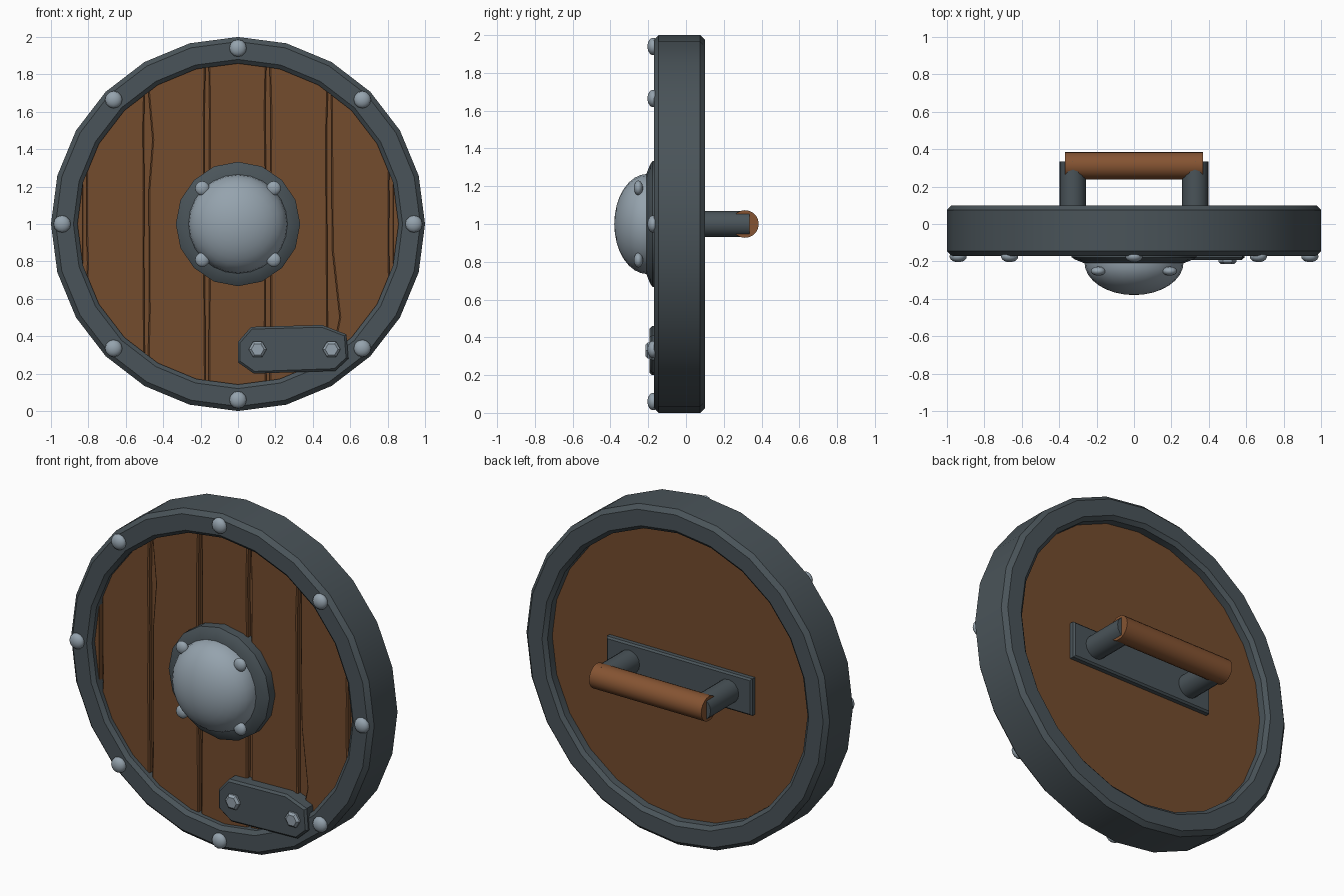
import bpy, bmesh, math, random
from mathutils import Matrix, Vector

if "Cube" in bpy.data.objects:
    bpy.data.objects.remove(bpy.data.objects["Cube"])

random.seed(4)
PI = math.pi


def material(name, rgb):
    m = bpy.data.materials.new(name)
    m.diffuse_color = (*rgb, 1)
    m.use_nodes = True
    m.node_tree.nodes["Principled BSDF"].inputs["Base Color"].default_value = m.diffuse_color
    return m


IRON = material("dark iron", (0.068, 0.088, 0.100))
STEEL = material("pale steel", (0.30, 0.365, 0.42))
WOOD = material("brown wood", (0.175, 0.072, 0.027))
GRIP = material("grip wood", (0.235, 0.088, 0.032))

FRONT = Matrix.Rotation(PI / 2, 4, 'X')      # local z -> -y, local y -> z


def at(x, z, y=0.0):
    """Frame on the shield: local height points to the front (-y)."""
    return Matrix.Translation((x, y, z)) @ FRONT


def finish(bm, name, mat, angle=32):
    bmesh.ops.remove_doubles(bm, verts=bm.verts, dist=1e-5)
    bmesh.ops.recalc_face_normals(bm, faces=bm.faces)
    me = bpy.data.meshes.new(name)
    bm.to_mesh(me)
    bm.free()
    me.materials.append(mat)
    ob = bpy.data.objects.new(name, me)
    bpy.context.collection.objects.link(ob)
    bpy.ops.object.select_all(action='DESELECT')
    ob.select_set(True)
    bpy.context.view_layer.objects.active = ob
    bpy.ops.object.shade_smooth_by_angle(angle=math.radians(angle))
    return ob


def lathe(name, profile, n, mat, frame, closed=False, angle=32):
    """Revolve (radius, height) points about the frame's local z."""
    bm = bmesh.new()
    rings = []
    for r, h in profile:
        if r < 1e-6:
            rings.append([bm.verts.new(frame @ Vector((0, 0, h)))] * n)
        else:
            rings.append([bm.verts.new(frame @ Vector((r * math.cos(2 * PI * i / n),
                                                       r * math.sin(2 * PI * i / n), h)))
                          for i in range(n)])
    pairs = list(zip(rings, rings[1:]))
    if closed:
        pairs.append((rings[-1], rings[0]))
    for a, b in pairs:
        for i in range(n):
            j = (i + 1) % n
            vs = list(dict.fromkeys((a[i], a[j], b[j], b[i])))
            if len(vs) > 2:
                bm.faces.new(vs)
    return finish(bm, name, mat, angle)


def prism(name, outline, y_front, y_back, mat, bevel):
    """Extrude an (x, z) outline along y and bevel its front rim."""
    bm = bmesh.new()
    f = bm.faces.new([bm.verts.new((x, y_front, z)) for x, z in outline])
    rim = list(f.edges)
    back = bmesh.ops.extrude_face_region(bm, geom=[f], use_keep_orig=True)["geom"]
    for v in back:
        if isinstance(v, bmesh.types.BMVert):
            v.co.y = y_back
    bmesh.ops.recalc_face_normals(bm, faces=bm.faces)
    bmesh.ops.bevel(bm, geom=rim, offset=bevel, segments=1, affect='EDGES', clamp_overlap=True)
    return finish(bm, name, mat)


def box(name, x, y0, y1, z0, z1, mat):
    return prism(name, [(-x, z0), (x, z0), (x, z1), (-x, z1)], y1, y0, mat, 0.01)


def dome(r, h, base, steps=6):
    return [(r * math.cos(PI / 2 * i / steps), base + h * math.sin(PI / 2 * i / steps))
            for i in range(steps + 1)]


# Iron rim
lathe("rim", [(1.0, -0.075), (1.0, 0.145), (0.975, 0.17), (0.88, 0.17), (0.858, 0.15),
              (0.858, -0.08), (0.88, -0.10), (0.975, -0.10)], 24, IRON, at(0, 1), closed=True)

# Wooden backing disc
lathe("backing_board", [(0, 0.095), (0.9, 0.095), (0.9, -0.035), (0, -0.035)], 24, WOOD, at(0, 1))

# Front planks with slightly uneven edges
R = 0.875
seams = [-R, -0.82, -0.49, -0.165, 0.16, 0.49, 0.82, R]
for k, (a, b) in enumerate(zip(seams, seams[1:])):
    a, b = max(a + 0.008, -R + 0.003), min(b - 0.008, R - 0.003)
    jit = 0.007 if 0 < k < 6 else 0.0
    half = lambda x: math.sqrt(R * R - x * x)
    arc = [a + (b - a) * i / 6 for i in range(7)]
    wob = lambda x, s: [(x + s * random.uniform(0, jit), 1 + half(x) * t)
                        for t in (0.7, 0.25, -0.2, -0.65)]
    right, left = wob(b, -1), wob(a, 1)[::-1]
    if k == 5:                                # split at the lower right
        left[0] = (a + 0.045, 0.50)
    if k == 2:                                # split at the upper left
        left[-1] = (a + 0.025, 1.45)
    outline = [(x, 1 + half(x)) for x in arc] + right + \
              [(x, 1 - half(x)) for x in arc[::-1]] + left
    prism(f"plank_{k + 1}", outline, -0.125, -0.09, WOOD, 0.007)

# Central boss: flange and dome
lathe("boss_flange", [(0, 0.09), (0.333, 0.09), (0.333, 0.178), (0.315, 0.19),
                      (0.27, 0.208), (0, 0.208)], 16, IRON, at(0, 1))
lathe("boss_dome", [(0.265, 0.19)] + dome(0.265, 0.175, 0.205, 8), 24, STEEL, at(0, 1), angle=50)

# Rivets on the boss and around the rim
ball = lambda r, h, c: [(q, 2 * c - z) for q, z in dome(r, h, c)][:0:-1] + dome(r, h, c)
for i in range(4):
    t = PI / 4 + i * PI / 2
    lathe(f"boss_rivet_{i + 1}", ball(0.039, 0.024, 0.252), 12, STEEL,
          at(0.27 * math.cos(t), 1 + 0.27 * math.sin(t)), angle=60)
for i in range(8):
    t = i * PI / 4
    lathe(f"rim_rivet_{i + 1}", ball(0.046, 0.03, 0.174), 12, STEEL,
          at(0.94 * math.cos(t), 1 + 0.94 * math.sin(t)), angle=60)

# Repair plate with two hex bolts
prism("repair_plate", [(0, 0.37), (0.07, 0.45), (0.45, 0.46), (0.58, 0.41), (0.59, 0.28),
                       (0.52, 0.215), (0.085, 0.20), (0, 0.26)], -0.192, -0.10, IRON, 0.012)
for i, x in enumerate((0.105, 0.50)):
    lathe(f"hex_bolt_{i + 1}", [(0, 0.18), (0.048, 0.18), (0.048, 0.203), (0.034, 0.215),
                                (0, 0.215)], 6, STEEL, at(x, 0.33))

# Handle: mounting plate, two posts and the wooden grip
box("handle_plate", 0.48, 0.03, 0.07, 0.89, 1.11, IRON)
for side, s in (("left", -1), ("right", 1)):
    lathe(f"handle_post_{side}", [(0, -0.05), (0.07, -0.05), (0.07, -0.335), (0, -0.335)],
          16, IRON, at(s * 0.327, 1))
lathe("handle_grip", [(0, -0.37), (0.073, -0.37), (0.073, 0.37), (0, 0.37)], 20, GRIP,
      Matrix.Translation((0, 0.312, 1)) @ Matrix.Rotation(PI / 2, 4, 'Y'))
